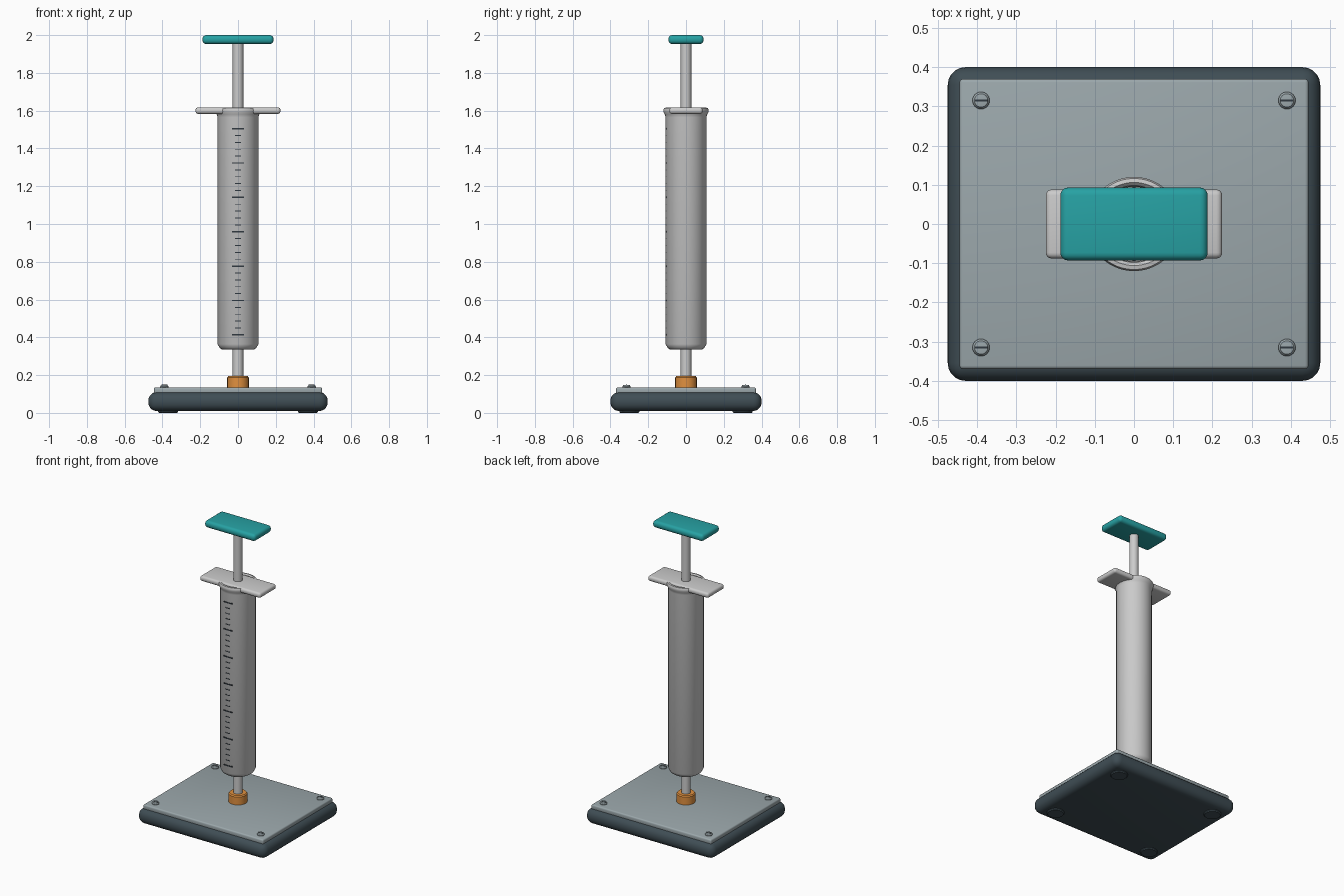
import bpy, bmesh
from math import radians, cos, sin, pi

if "Cube" in bpy.data.objects:
    bpy.data.objects.remove(bpy.data.objects["Cube"])


def material(name, rgb):
    m = bpy.data.materials.new(name)
    m.diffuse_color = (*rgb, 1)
    m.use_nodes = True
    m.node_tree.nodes["Principled BSDF"].inputs["Base Color"].default_value = m.diffuse_color
    return m


DARK = material("charcoal", (0.05, 0.075, 0.09))
STEEL = material("steel", (0.33, 0.39, 0.41))
TEAL = material("teal", (0.02, 0.36, 0.37))
ORANGE = material("orange", (0.75, 0.28, 0.05))
INK = material("ink", (0.03, 0.04, 0.05))


def finish(name, bm, mat=None):
    bmesh.ops.recalc_face_normals(bm, faces=bm.faces)
    me = bpy.data.meshes.new(name)
    bm.to_mesh(me)
    bm.free()
    ob = bpy.data.objects.new(name, me)
    bpy.context.collection.objects.link(ob)
    if mat:
        me.materials.append(mat)
    bpy.ops.object.select_all(action='DESELECT')
    ob.select_set(True)
    bpy.context.view_layer.objects.active = ob
    bpy.ops.object.shade_smooth_by_angle(angle=radians(35))
    return ob


def box(name, lo, hi, bevel=0, mat=None, segments=4):
    bm = bmesh.new()
    bmesh.ops.create_cube(bm, size=1)
    for v in bm.verts:
        v.co = [l + (c + 0.5) * (h - l) for c, l, h in zip(v.co, lo, hi)]
    if bevel:
        bmesh.ops.bevel(bm, geom=bm.edges[:], offset=bevel, segments=segments,
                        profile=0.5, affect='EDGES', clamp_overlap=True)
    return finish(name, bm, mat)


def lathe(name, profile, at=(0, 0), mat=None, n=48):
    """Revolve (radius, z) points; radius 0 ends close to a single vertex."""
    bm = bmesh.new()
    rings = []
    for r, z in profile:
        count = n if r else 1
        rings.append([bm.verts.new((at[0] + r * cos(2 * pi * i / n),
                                    at[1] + r * sin(2 * pi * i / n), z))
                      for i in range(count)])
    for a, b in zip(rings, rings[1:]):
        for i in range(n):
            j = (i + 1) % n
            quad = [a[i % len(a)], a[j % len(a)], b[j % len(b)], b[i % len(b)]]
            bm.faces.new(list(dict.fromkeys(quad)))
    return finish(name, bm, mat)


# Base with cover plate
box("base", (-0.475, -0.40, 0.01), (0.475, 0.40, 0.11), 0.045, DARK, 5)
box("cover_plate", (-0.445, -0.37, 0.10), (0.445, 0.37, 0.135), 0.009, STEEL, 3)

# Feet and slotted screws at the four corners
for sx in (-1, 1):
    for sy in (-1, 1):
        lathe("foot", [(0, 0), (0.048, 0), (0.053, 0.006), (0.053, 0.03), (0, 0.03)],
              (sx * 0.37, sy * 0.30), DARK, 32)
        x, y = sx * 0.39, sy * 0.315
        lathe("screw", [(0, 0.13), (0.022, 0.13), (0.022, 0.140), (0.017, 0.147),
                        (0, 0.149)], (x, y), STEEL, 24)
        box("screw_slot", (x - 0.016, y - 0.002, 0.14), (x + 0.016, y + 0.002, 0.150), 0, INK)

# Orange collar and the nozzle stem
lathe("collar", [(0, 0.13), (0.057, 0.13), (0.057, 0.188), (0.051, 0.195), (0, 0.195)],
      mat=ORANGE)
lathe("nozzle", [(0, 0.15), (0.028, 0.15), (0.028, 0.36), (0, 0.36)], n=32)

# Hollow barrel with a tapered end and a flared lip
lathe("barrel", [(0, 0.336), (0.085, 0.336), (0.097, 0.344), (0.108, 0.364),
                 (0.108, 1.565), (0.112, 1.58), (0.119, 1.592), (0.120, 1.605),
                 (0.116, 1.614), (0.106, 1.616), (0.098, 1.608), (0.095, 1.59),
                 (0.095, 0.37), (0, 0.37)], n=64)

# Finger flange
box("finger_flange", (-0.225, -0.088, 1.583), (0.225, 0.088, 1.618), 0.015)

# Plunger: seal, rod and thumb pad
lathe("plunger_seal", [(0, 1.0), (0.094, 1.0), (0.094, 1.08), (0, 1.08)], mat=INK)
lathe("plunger_rod", [(0, 1.05), (0.028, 1.05), (0.028, 1.97), (0, 1.97)], n=32)
box("thumb_pad", (-0.188, -0.093, 1.953), (0.188, 0.093, 2.0), 0.02, TEAL)

# Graduation marks on the front of the barrel
for i in range(31):
    w, t = (0.032, 0.0035) if i % 5 == 0 else (0.016, 0.0025)
    z = 0.413 + i * 1.092 / 30
    box("tick_mark", (-w, -0.1095, z - t), (w, -0.100, z + t), 0, INK)
